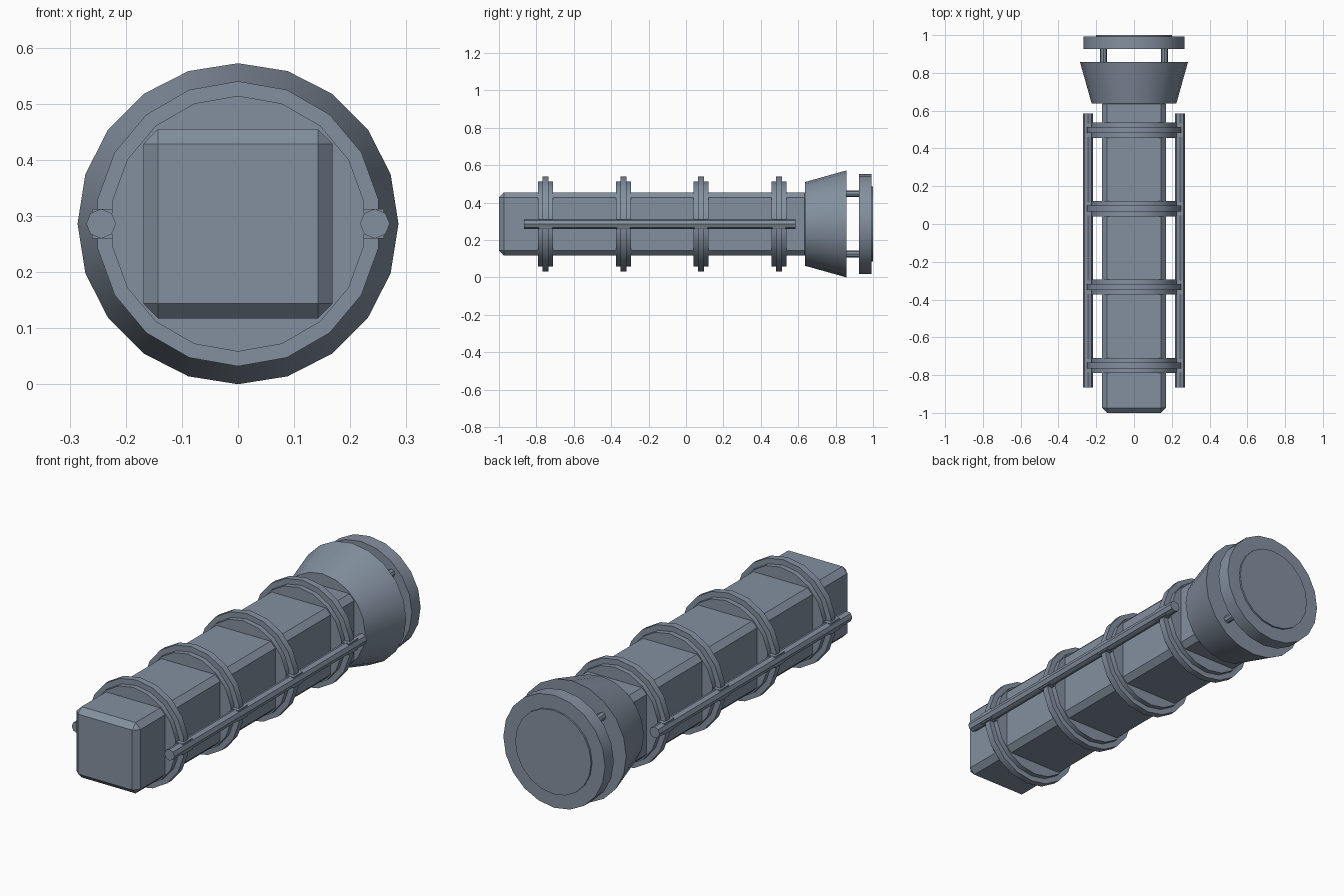
import bpy
import math

if "Cube" in bpy.data.objects:
    bpy.data.objects.remove(bpy.data.objects["Cube"])

AXIS_Z = 0.286

# Dark blue-grey metal
metal = bpy.data.materials.new("dark_metal")
metal.diffuse_color = (0.23, 0.28, 0.35, 1)
metal.use_nodes = True
metal.node_tree.nodes["Principled BSDF"].inputs["Base Color"].default_value = metal.diffuse_color


def round_part(name, y0, y1, r0, r1=None, sides=20, x=0.0, z=AXIS_Z):
    """Capped cylinder or cone lying along y, from y0 to y1."""
    bpy.ops.mesh.primitive_cone_add(
        vertices=sides, radius1=r0, radius2=r0 if r1 is None else r1,
        depth=y1 - y0, location=(x, (y0 + y1) / 2, z),
        rotation=(-math.pi / 2, 0, 0))
    ob = bpy.context.object
    ob.name = name
    ob.data.materials.append(metal)
    bpy.ops.object.shade_smooth_by_angle(angle=math.radians(30))
    return ob


def box(name, centre, size, bevel=0.0):
    bpy.ops.mesh.primitive_cube_add(size=1, location=centre)
    ob = bpy.context.object
    ob.name = name
    ob.scale = size
    bpy.ops.object.transform_apply(location=False, rotation=False, scale=True)
    ob.data.materials.append(metal)
    if bevel:
        mod = ob.modifiers.new("chamfer", 'BEVEL')
        mod.width = bevel
        mod.segments = 1
    return ob


# Chamfered square body
box("body", (0, -0.17, AXIS_Z), (0.337, 1.66, 0.337), 0.026)

# Four collars, each a wide band with a narrow raised rib and rod brackets
for i in range(4):
    y = -0.75 + i * 0.4155
    round_part(f"collar_{i}", y - 0.04, y + 0.04, 0.228, sides=18)
    round_part(f"collar_rib_{i}", y - 0.016, y + 0.016, 0.254, sides=18)
    for s in (-1, 1):
        box(f"rod_bracket_{i}_{s}", (s * 0.235, y, AXIS_Z), (0.05, 0.07, 0.053))

# Octagonal side rods
for s in (-1, 1):
    round_part(f"side_rod_{s}", -0.865, 0.585, 0.0265, sides=8, x=s * 0.244)

# Flared bell and rear end plate
round_part("bell", 0.637, 0.858, 0.224, 0.286)
round_part("end_plate", 0.926, 0.992, 0.268)
round_part("end_plate_boss", 0.98, 1.0, 0.2)

# Four pins that hold the plate off the bell
for sx in (-1, 1):
    for sz in (-1, 1):
        round_part(f"pin_{sx}_{sz}", 0.84, 0.94, 0.018, sides=8,
                   x=sx * 0.161, z=AXIS_Z + sz * 0.161)
